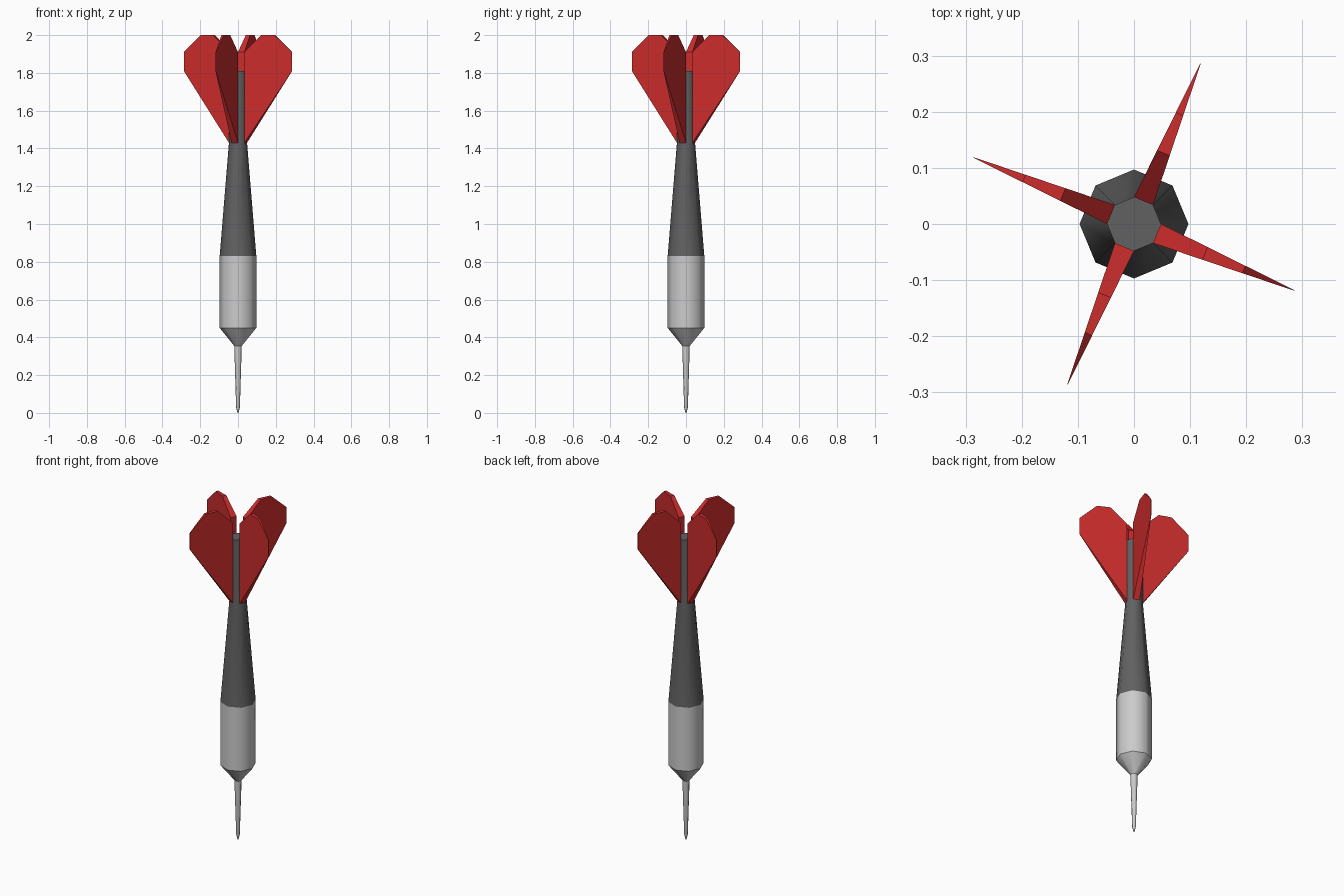
import bpy, bmesh
from math import cos, sin, pi, radians
from mathutils import Matrix

if "Cube" in bpy.data.objects:
    bpy.data.objects.remove(bpy.data.objects["Cube"])


def material(name, color):
    m = bpy.data.materials.new(name)
    m.diffuse_color = color
    m.use_nodes = True
    m.node_tree.nodes["Principled BSDF"].inputs["Base Color"].default_value = m.diffuse_color
    return m


def finish(name, bm, mat=None, angle=None):
    bmesh.ops.recalc_face_normals(bm, faces=bm.faces)
    me = bpy.data.meshes.new(name)
    bm.to_mesh(me)
    bm.free()
    ob = bpy.data.objects.new(name, me)
    bpy.context.collection.objects.link(ob)
    if mat:
        me.materials.append(mat)
    if angle:
        bpy.ops.object.select_all(action='DESELECT')
        ob.select_set(True)
        bpy.context.view_layer.objects.active = ob
        bpy.ops.object.shade_smooth_by_angle(angle=radians(angle))
    return ob


def lathe(name, profile, mat=None, sides=8):
    """Closed eight-sided turned part from (radius, z) pairs."""
    bm = bmesh.new()
    rings = [[bm.verts.new((r * cos(2 * pi * i / sides), r * sin(2 * pi * i / sides), z))
              for i in range(sides)] for r, z in profile]
    for a, b in zip(rings, rings[1:]):
        for i in range(sides):
            j = (i + 1) % sides
            bm.faces.new((a[i], a[j], b[j], b[i]))
    bm.faces.new(rings[0])
    bm.faces.new(rings[-1])
    return finish(name, bm, mat, 50)


dark = material("dark_grey", (0.12, 0.12, 0.12, 1))
red = material("red", (0.6, 0.025, 0.025, 1))

# Turned body, from point to tail
lathe("needle", [(0.003, 0), (0.010, 0.03), (0.020, 0.36)])
lathe("nose_cone", [(0.020, 0.355), (0.097, 0.45)])
lathe("barrel", [(0.097, 0.45), (0.097, 0.83)])
lathe("shaft", [(0.097, 0.83), (0.048, 1.43), (0.048, 1.81)], dark)

# Wedge-shaped flights, each growing from every other face of the shaft
outline = [(0.0443, 1.43), (0.31, 1.81), (0.31, 1.91),
           (0.212, 2.0), (0.137, 2.0), (0.0443, 1.91)]
for k in range(4):
    bm = bmesh.new()
    sides = [[bm.verts.new((r, s * (0.0005 + 0.0179 * (0.31 - r) / 0.2657), z))
              for r, z in outline] for s in (-1, 1)]
    n = len(outline)
    bm.faces.new(sides[0])
    bm.faces.new(sides[1][::-1])
    for i in range(n):
        j = (i + 1) % n
        bm.faces.new((sides[0][i], sides[0][j], sides[1][j], sides[1][i]))
    bm.transform(Matrix.Rotation(radians(67.5 + 90 * k), 4, 'Z'))
    finish(f"flight_{k + 1}", bm, red)
